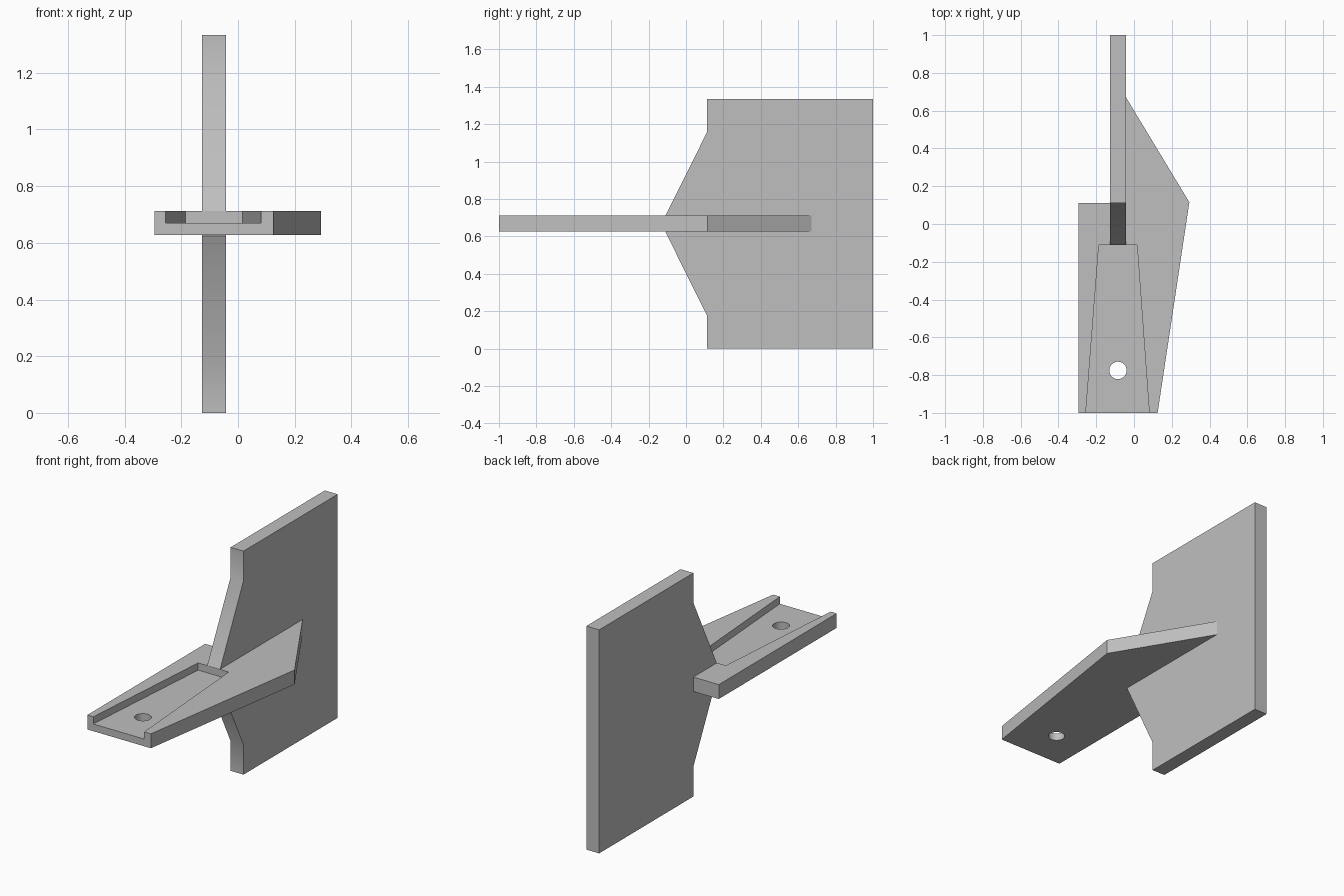
import bpy, bmesh
from mathutils import Vector

cube = bpy.data.objects.get("Cube")
if cube:
    bpy.data.objects.remove(cube, do_unlink=True)

grey = bpy.data.materials.new("plain grey")
grey.use_nodes = True
colour = (0.52, 0.52, 0.52, 1)
grey.diffuse_color = colour
grey.node_tree.nodes["Principled BSDF"].inputs["Base Color"].default_value = colour


def extrude(name, points, depth):
    """Extrude a closed outline of 3D points along the depth vector."""
    bm = bmesh.new()
    face = bm.faces.new([bm.verts.new(p) for p in points])
    new = bmesh.ops.extrude_face_region(bm, geom=[face])["geom"]
    verts = [v for v in new if isinstance(v, bmesh.types.BMVert)]
    bmesh.ops.translate(bm, verts=verts, vec=Vector(depth))
    bmesh.ops.recalc_face_normals(bm, faces=bm.faces)
    mesh = bpy.data.meshes.new(name)
    bm.to_mesh(mesh)
    bm.free()
    mesh.materials.append(grey)
    obj = bpy.data.objects.new(name, mesh)
    bpy.context.collection.objects.link(obj)
    return obj


def cut(target, cutter):
    mod = target.modifiers.new(cutter.name, "BOOLEAN")
    mod.operation = "DIFFERENCE"
    mod.solver = "EXACT"
    mod.object = cutter
    bpy.context.view_layer.objects.active = target
    bpy.ops.object.modifier_apply(modifier=mod.name)
    bpy.data.objects.remove(cutter, do_unlink=True)


bottom, top, floor = 0.627, 0.713, 0.67
left, right = -0.042, -0.127     # faces of the upright plate
nose = -0.11                     # front of the upright, back of the recess

# Horizontal platform with one long pointed wing
outline = [(-0.295, -1), (0.125, -1), (0.293, 0.115), (left, 0.67),
           (left, 0.112), (-0.295, 0.112)]
platform = extrude("platform", [(x, y, bottom) for x, y in outline],
                   (0, 0, top - bottom))

# Tapered recess, open at the front
recess = [(-0.263, -1.1), (0.088, -1.1), (0.016, nose), (-0.186, nose)]
cut(platform, extrude("recess_cutter", [(x, y, floor) for x, y in recess],
                      (0, 0, 0.2)))

# Screw hole through the recess floor
bpy.ops.mesh.primitive_cylinder_add(vertices=48, radius=0.046, depth=0.4,
                                    location=(-0.085, -0.775, floor))
hole = bpy.context.object
hole.name = "hole_cutter"
hole.data.materials.append(grey)
cut(platform, hole)

# Upright plate: upper half of the profile mirrored about mid height
mid = 0.667
upper = [(1, mid), (0.112, mid), (0.112, 0.49), (nose, top - floor)]
half = [(1, mid), (0.112, mid), (0.112, 0.49), (nose, 0.043)]
profile = half + [(0, 0)] + [(y, -z) for y, z in reversed(half)]
upright = extrude("upright_plate", [(right, y, z + floor - 0.003) for y, z in profile],
                  (left - right, 0, 0))

# Smooth only the gentle bends and the hole wall
for obj in (platform, upright):
    bpy.ops.object.select_all(action="DESELECT")
    obj.select_set(True)
    bpy.context.view_layer.objects.active = obj
    bpy.ops.object.shade_smooth_by_angle()
